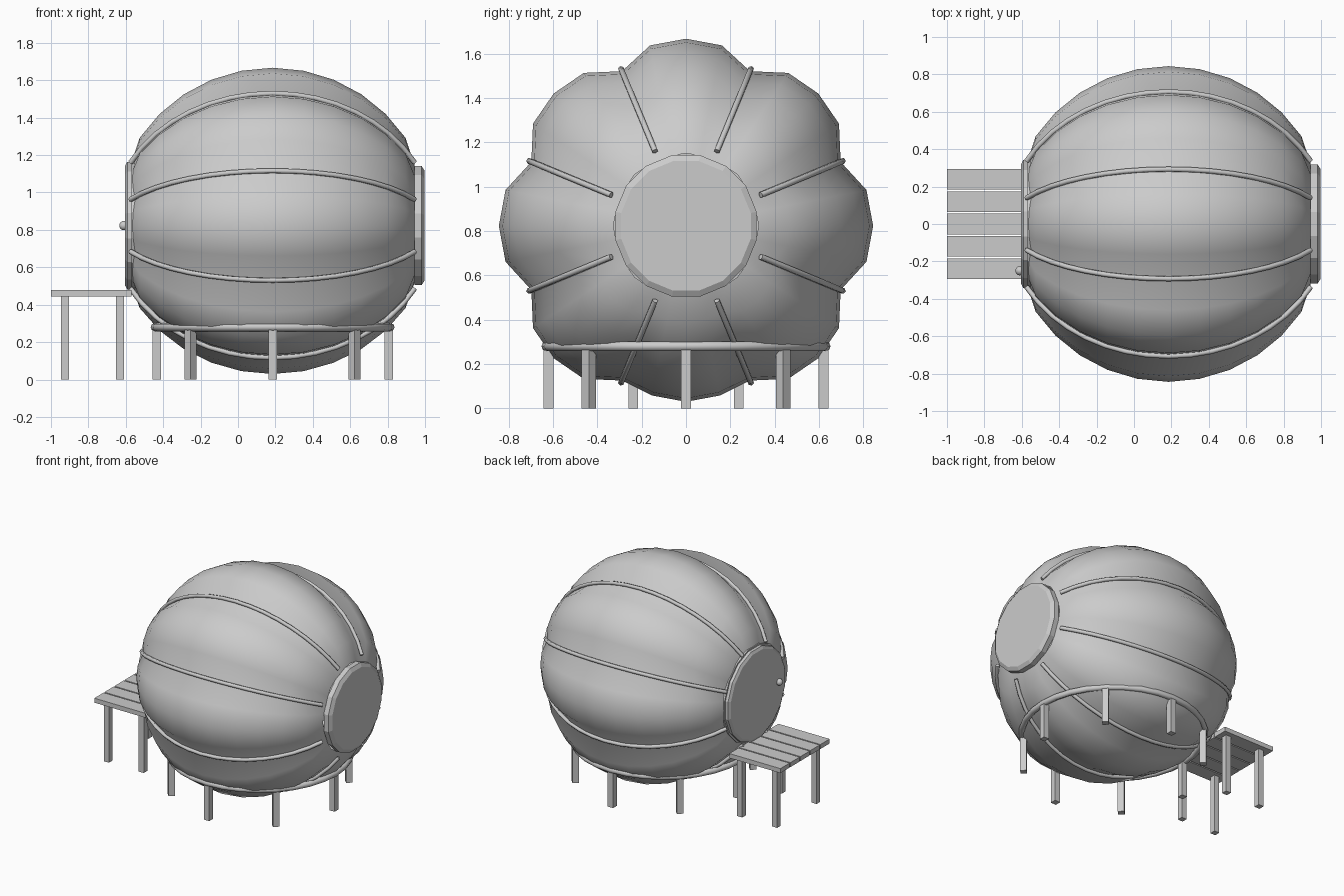
import bpy, bmesh
from math import sin, cos, pi, radians, sqrt
from mathutils import Matrix

if "Cube" in bpy.data.objects:
    bpy.data.objects.remove(bpy.data.objects["Cube"])

CX, CZ = 0.185, 0.823          # centre of the lobed body; its axis runs along x


def finish(name, bm, smooth=None):
    bmesh.ops.recalc_face_normals(bm, faces=bm.faces)
    me = bpy.data.meshes.new(name)
    bm.to_mesh(me)
    bm.free()
    ob = bpy.data.objects.new(name, me)
    bpy.context.collection.objects.link(ob)
    if smooth:
        bpy.ops.object.select_all(action='DESELECT')
        ob.select_set(True)
        bpy.context.view_layer.objects.active = ob
        bpy.ops.object.shade_smooth_by_angle(angle=radians(smooth))
    return ob


def skin(bm, rings, closed=False, caps=False):
    """Bridge a list of vertex-coordinate rings with quads."""
    rows = [[bm.verts.new(c) for c in ring] for ring in rings]
    pairs = list(zip(rows, rows[1:]))
    if closed:
        pairs.append((rows[-1], rows[0]))
    for a, b in pairs:
        n = len(a)
        for i in range(n):
            bm.faces.new((a[i], a[(i + 1) % n], b[(i + 1) % n], b[i]))
    if caps:
        bm.faces.new(rows[0])
        bm.faces.new(rows[-1])


def box(name, size, loc, turn=0):
    bm = bmesh.new()
    m = Matrix.Translation(loc) @ Matrix.Rotation(turn, 4, 'Z') @ Matrix.Diagonal((*size, 1))
    bmesh.ops.create_cube(bm, size=1, matrix=m)
    return finish(name, bm)


def lathe_x(name, profile, sides=16):
    """Solid disc turned about the body axis from (x, radius) points."""
    bm = bmesh.new()
    skin(bm, [[(x, r * cos((i + .5) * 2 * pi / sides), CZ + r * sin((i + .5) * 2 * pi / sides))
               for i in range(sides)] for x, r in profile], caps=True)
    return finish(name, bm)


# Lobed body: eight bulges around the axis, bottom bulge slightly flattened
steps = [-62.5] + [11.25 * k for k in range(-5, 6)] + [62.5]
body_rings = []
for t in steps:
    x = CX + 0.855 * sin(radians(t))
    scale = cos(radians(t)) if abs(t) < 60 else 0.388
    ring = []
    for i in range(32):
        a = 2 * pi * i / 32
        r = scale * (0.755 + 0.089 * sqrt(abs(cos(4 * (a)))) if i % 4 != 2 else 0.755 * scale / scale)
        r = r if i % 4 != 2 else r * scale
        if i in (23, 24, 25):
            r *= 0.94
        ring.append((x, r * cos(a), CZ + r * sin(a)))
    body_rings.append(ring)
# keep seam vertices on the same scale as their neighbours
for ring, t in zip(body_rings, steps):
    s = 0.755 * (cos(radians(t)) if abs(t) < 60 else 0.388)
    for i in range(2, 32, 4):
        a = 2 * pi * i / 32
        ring[i] = (ring[i][0], s * cos(a), CZ + s * sin(a))
bm = bmesh.new()
skin(bm, body_rings)
finish("lobed_body", bm, 40)

# Seam ribs lying in the grooves
for k in range(8):
    a = radians(22.5 + 45 * k)
    cu = bpy.data.curves.new("seam_rib", 'CURVE')
    cu.dimensions = '3D'
    cu.bevel_depth = 0.014
    cu.bevel_resolution = 1
    cu.use_fill_caps = True
    sp = cu.splines.new('POLY')
    n = 17
    sp.points.add(n - 1)
    for j, p in enumerate(sp.points):
        t = radians(-62 + 124 * j / (n - 1))
        r = 0.755 * cos(t) + 0.01
        r = max(r, 0.315) if abs(t) > 1.05 else r
        p.co = (CX + 0.86 * sin(t), r * cos(a), CZ + r * sin(a), 1)
    sp.use_smooth = True
    ob = bpy.data.objects.new("seam_rib", cu)
    bpy.context.collection.objects.link(ob)

# End cap on the right, round door with frame and knob on the left
lathe_x("end_cap", [(0.944, 0.325), (0.982, 0.325), (0.998, 0.298)])
lathe_x("door_frame", [(-0.546, 0.36), (-0.57, 0.36)])
lathe_x("door", [(-0.565, 0.348), (-0.592, 0.348), (-0.603, 0.328)])
bm = bmesh.new()
bmesh.ops.create_uvsphere(bm, u_segments=12, v_segments=8, radius=0.025,
                          matrix=Matrix.Translation((-0.61, -0.25, CZ)))
finish("door_knob", bm, 60)

# Support ring (torus) and its eight legs
bm = bmesh.new()
skin(bm, [[(CX + (0.63 + 0.022 * cos(b)) * cos(a), (0.63 + 0.022 * cos(b)) * sin(a),
            0.28 + 0.022 * sin(b)) for b in [2 * pi * j / 8 for j in range(8)]]
          for a in [2 * pi * i / 32 for i in range(32)]], closed=True)
finish("support_ring", bm, 50)
for k in range(8):
    a = k * pi / 4
    box("support_leg", (0.045, 0.045, 0.27),
        (CX + 0.62 * cos(a), 0.62 * sin(a), 0.135), a)

# Porch deck: five planks on four legs
for k in range(5):
    box("deck_plank", (0.43, 0.11, 0.034), (-0.785, (k - 2) * 0.12, 0.461))
for x in (-0.925, -0.632):
    for y in (-0.237, 0.237):
        box("deck_leg", (0.043, 0.043, 0.446), (x, y, 0.223))
